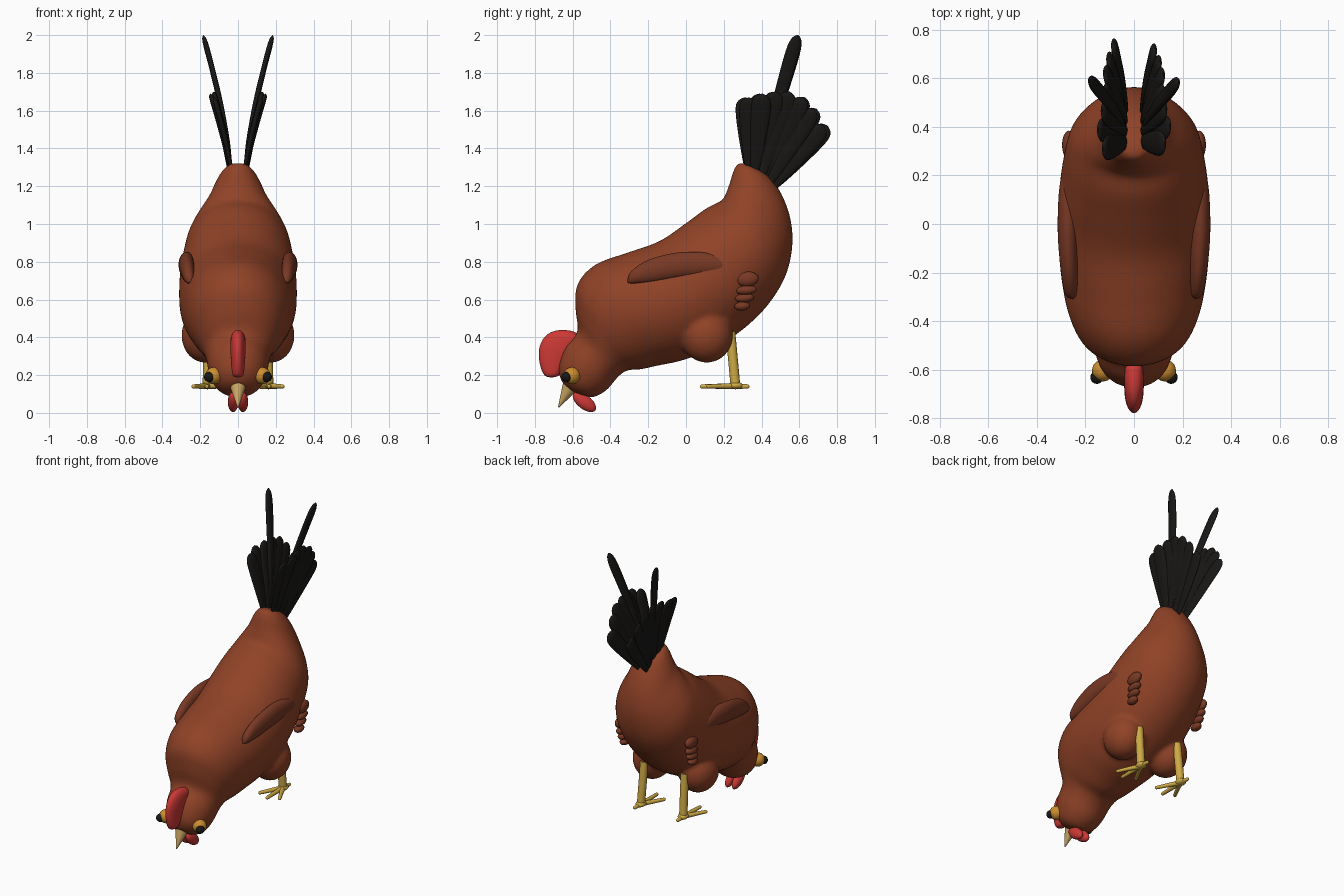
import bpy, bmesh, math
from mathutils import Vector, Matrix

if "Cube" in bpy.data.objects:
    bpy.data.objects.remove(bpy.data.objects["Cube"])


def material(name, rgb):
    m = bpy.data.materials.new(name)
    m.diffuse_color = (*rgb, 1)
    m.use_nodes = True
    m.node_tree.nodes["Principled BSDF"].inputs["Base Color"].default_value = m.diffuse_color
    return m


BROWN = material("brown", (0.28, 0.055, 0.02))
DARK = material("dark_brown", (0.19, 0.04, 0.018))
RED = material("red", (0.6, 0.04, 0.035))
YELLOW = material("yellow", (0.62, 0.4, 0.06))
HORN = material("horn", (0.62, 0.4, 0.13))
ORANGE = material("orange", (0.6, 0.27, 0.03))
BLACK = material("black", (0.01, 0.009, 0.008))


def finish(name, bm, mat):
    bmesh.ops.remove_doubles(bm, verts=bm.verts, dist=0.0005)
    bmesh.ops.recalc_face_normals(bm, faces=bm.faces)
    for f in bm.faces:
        f.smooth = True
    me = bpy.data.meshes.new(name)
    bm.to_mesh(me)
    bm.free()
    me.materials.append(mat)
    ob = bpy.data.objects.new(name, me)
    bpy.context.collection.objects.link(ob)
    return ob


def spline(rows, steps):
    """Catmull-Rom interpolation of rows of numbers."""
    pts = [rows[0]] + list(rows) + [rows[-1]]
    out = []
    for i in range(1, len(pts) - 2):
        for s in range(steps):
            t = s / steps
            out.append([0.5 * (2 * b + (c - a) * t + (2 * a - 5 * b + 4 * c - d) * t * t
                               + (3 * b - a - 3 * c + d) * t ** 3)
                        for a, b, c, d in zip(*pts[i - 1:i + 3])])
    return out + [list(rows[-1])]


def loft(bm, rows, steps=5, n=32, side=1):
    """Skin elliptical sections: top y, top z, bottom y, bottom z, half width, centre x."""
    rings = []
    for ty, tz, by, bz, w, x in spline(rows, steps):
        ring = []
        for k in range(n):
            a = math.tau * k / n
            u, v = max(w, 0) * math.cos(a), math.sin(a)
            ring.append(bm.verts.new((side * (x + u), (ty + by) / 2 + v * (ty - by) / 2,
                                      (tz + bz) / 2 + v * (tz - bz) / 2)))
        rings.append(ring)
    for r, q in zip(rings, rings[1:]):
        for k in range(n):
            bm.faces.new((r[k], r[(k + 1) % n], q[(k + 1) % n], q[k]))
    bm.faces.new(rings[0])
    bm.faces.new(rings[-1])


def blob(bm, pos, radii, tilt=0.0):
    m = Matrix.Translation(pos) @ Matrix.Rotation(tilt, 4, 'X') @ Matrix.Diagonal((*radii, 1))
    bmesh.ops.create_uvsphere(bm, u_segments=24, v_segments=16, radius=1, matrix=m)


def rod(bm, a, b, r1, r2):
    a, b = Vector(a), Vector(b)
    d = b - a
    m = Matrix.Translation((a + b) / 2) @ d.to_track_quat('Z', 'Y').to_matrix().to_4x4()
    bmesh.ops.create_cone(bm, cap_ends=True, segments=16, radius1=r1, radius2=r2,
                          depth=d.length, matrix=m)


# Body, head and neck in one skin, with thighs blended in
bm = bmesh.new()
body = [(-.61, .115, -.609, .115, .001), (-.66, .17, -.55, .09, .075), (-.675, .25, -.49, .083, .128),
        (-.64, .35, -.42, .12, .158), (-.575, .43, -.36, .19, .172), (-.585, .55, -.31, .225, .205),
        (-.575, .68, -.24, .23, .245), (-.48, .785, -.15, .25, .282), (-.3, .852, -.03, .275, .306),
        (-.14, .91, .12, .33, .312), (0, 1.005, .28, .425, .308), (.11, 1.085, .425, .56, .29),
        (.19, 1.125, .525, .72, .265), (.212, 1.165, .563, .88, .218), (.232, 1.22, .555, 1.02, .16),
        (.252, 1.285, .515, 1.14, .118), (.285, 1.325, .45, 1.245, .072), (.365, 1.305, .366, 1.304, .001)]
loft(bm, [(*r, 0) for r in body], n=48)
for s in (-1, 1):
    blob(bm, (s * .175, .11, .41), (.125, .14, .145))
ob = finish("body", bm, BROWN)
rm = ob.modifiers.new("blend", 'REMESH')
rm.mode, rm.voxel_size, rm.use_smooth_shade = 'VOXEL', 0.014, True
sm = ob.modifiers.new("soften", 'SMOOTH')
sm.factor, sm.iterations = 0.5, 8

# Comb
bm = bmesh.new()
comb = [(-.705, .187, -.704, .188, .002), (-.75, .2, -.67, .2, .028), (-.776, .27, -.62, .25, .036),
        (-.775, .35, -.58, .3, .04), (-.74, .41, -.56, .33, .04), (-.68, .437, -.55, .35, .038),
        (-.6, .432, -.54, .36, .03), (-.55, .4, -.53, .38, .004)]
loft(bm, [(*r, 0) for r in comb])
finish("comb", bm, RED)

# Beak
bm = bmesh.new()
rod(bm, (0, -.61, .145), (0, -.675, .03), .045, .003)
beak = finish("beak", bm, HORN)

wing = [(-.31, .7, -.31, .69, .003, .255), (-.29, .75, -.28, .685, .025, .26), (-.2, .81, -.18, .692, .036, .266),
        (-.05, .848, -.04, .712, .042, .272), (.1, .85, .09, .722, .042, .27), (.19, .825, .18, .73, .034, .268),
        (.225, .79, .22, .738, .018, .266), (.232, .765, .232, .76, .003, .265)]
# Tail feathers: tip y, tip z, tip x, base y, base z
feathers = [(.31, 1.67, .125, .34, 1.24), (.39, 1.69, .14, .36, 1.24), (.47, 1.7, .13, .375, 1.24),
            (.55, 1.7, .115, .39, 1.23), (.63, 1.67, .12, .41, 1.22), (.69, 1.61, .1, .43, 1.2),
            (.75, 1.52, .085, .445, 1.18), (.595, 2.0, .178, .39, 1.3)]
shape = [(0, .3), (.2, .6), (.5, .86), (.75, 1), (.9, .95), (.97, .62), (1, .05)]

for s, label in ((-1, "left"), (1, "right")):
    # Wattle
    bm = bmesh.new()
    blob(bm, (s * .026, -.538, .058), (.028, .073, .037), math.radians(-38))
    finish(f"wattle_{label}", bm, RED)

    # Eye and pupil
    bm = bmesh.new()
    blob(bm, (s * .128, -.604, .197), (.045, .045, .045))
    finish(f"eye_{label}", bm, ORANGE)
    bm = bmesh.new()
    blob(bm, (s * .153, -.632, .19), (.027, .027, .027))
    finish(f"pupil_{label}", bm, BLACK)

    # Wing
    bm = bmesh.new()
    loft(bm, wing, side=s)
    finish(f"wing_{label}", bm, DARK)

    # Wing tip feathers
    bm = bmesh.new()
    for y, z, l, h in ((.325, .708, .06, .04), (.32, .65, .055, .025),
                       (.31, .608, .05, .024), (.298, .565, .042, .024)):
        blob(bm, (s * (.268 - (.7 - z) * .06), y, z), (.028, l, h), math.radians(5))
    finish(f"wing_tip_{label}", bm, DARK)

    # Tail fan
    bm = bmesh.new()
    for i, (ty, tz, tx, y0, z0) in enumerate(feathers):
        if s > 0:  # the right fan is slightly narrower
            ty += (.53 - ty) * .1
        along = Vector((ty - y0, tz - z0)).normalized()
        half = .036 if i == 7 else .052
        rows = []
        for t, k in shape:
            cy, cz = y0 + (ty - y0) * t, z0 + (tz - z0) * t
            py, pz = -along.y * half * k, along.x * half * k
            rows.append((cy + py, cz + pz, cy - py, cz - pz, .015 * min(1, k * 1.2),
                         .03 + (tx - .03) * t ** 1.3 + .006 * (i % 2)))
        loft(bm, rows, steps=4, n=16, side=s)
    finish(f"tail_{label}", bm, BLACK)

    # Leg and toes
    bm = bmesh.new()
    rod(bm, (s * .155, .235, .43), (s * .162, .262, .14), .026, .026)
    blob(bm, (s * .162, .262, .145), (.032, .04, .02))
    for x, y in ((.235, .12), (.165, .085), (.085, .12), (.165, .325)):
        rod(bm, (s * .162, .262, .142), (s * x, y, .14), .016, .011)
        blob(bm, (s * x, y, .14), (.011, .011, .011))
    leg = finish(f"leg_{label}", bm, YELLOW)
    for o in (leg, beak):
        bpy.ops.object.select_all(action='DESELECT')
        o.select_set(True)
        bpy.context.view_layer.objects.active = o
        bpy.ops.object.shade_smooth_by_angle(angle=math.radians(40))
